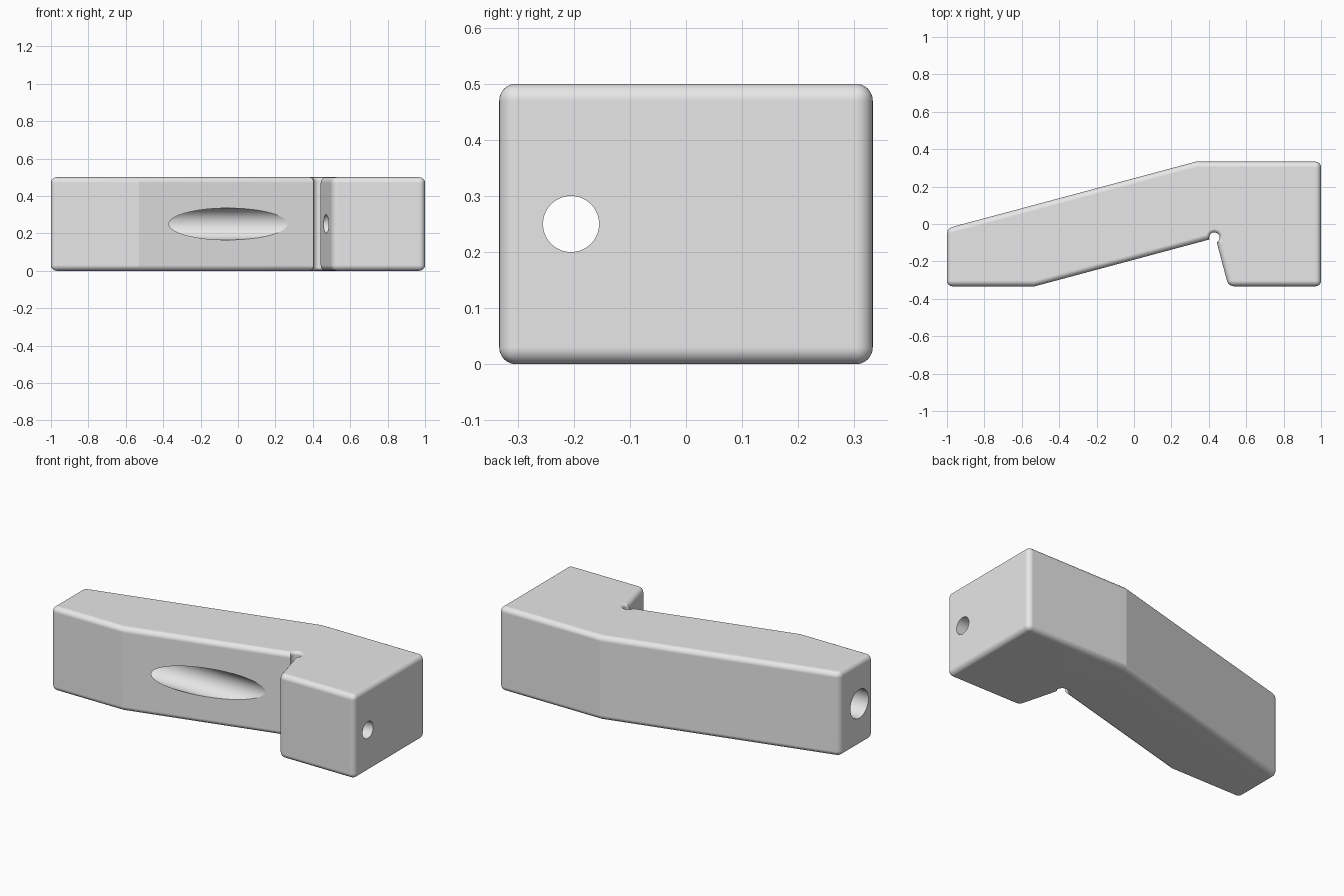
import bpy, bmesh
from math import radians, pi, cos, sin
from mathutils import Matrix, Vector

cube = bpy.data.objects.get("Cube")
if cube:
    bpy.data.objects.remove(cube, do_unlink=True)

HEIGHT, ROUND = 0.5, 0.03
AXIS_Y, AXIS_Z = -0.205, 0.25

grey = bpy.data.materials.new("plain grey")
grey.use_nodes = True
grey.diffuse_color = (0.8, 0.8, 0.8, 1)
grey.node_tree.nodes["Principled BSDF"].inputs["Base Color"].default_value = (0.8, 0.8, 0.8, 1)


def finish(bm, name):
    bmesh.ops.recalc_face_normals(bm, faces=bm.faces)
    mesh = bpy.data.meshes.new(name)
    bm.to_mesh(mesh)
    bm.free()
    mesh.materials.append(grey)
    obj = bpy.data.objects.new(name, mesh)
    bpy.context.collection.objects.link(obj)
    return obj


def bore(name, radius, x0, x1):
    """Cylinder along x on the common bore axis."""
    bm = bmesh.new()
    place = Matrix.Translation(((x0 + x1) / 2, AXIS_Y, AXIS_Z)) @ Matrix.Rotation(pi / 2, 4, "Y")
    bmesh.ops.create_cone(bm, cap_ends=True, segments=64, radius1=radius, radius2=radius,
                          depth=x1 - x0, matrix=place)
    return finish(bm, name)


def relief(name, x, y, radius, flare):
    """Upright round cutter whose ends flare out softly."""
    bm = bmesh.new()
    end = [(radius + flare * (1 - cos(a)), flare * (1 - sin(a)))
           for a in (radians(d) for d in range(90, -1, -15))]
    half = [(r, flare - h) for r, h in end]
    profile = [(r, -0.001 if i == 0 else flare - h) for i, (r, h) in enumerate(reversed(half))]
    profile = [(radius + flare, -0.1)] + [
        (radius + flare * (1 - sin(radians(d))), flare * (1 - cos(radians(d))))
        for d in range(0, 91, 15)]
    profile += [(r, HEIGHT - z) for r, z in reversed(profile)]
    rings = [[bm.verts.new((x + r * cos(i * pi / 24), y + r * sin(i * pi / 24), z))
              for i in range(48)] for r, z in profile]
    for a, b in zip(rings, rings[1:]):
        for i in range(48):
            j = (i + 1) % 48
            bm.faces.new((a[i], a[j], b[j], b[i]))
    bm.faces.new(rings[0])
    bm.faces.new(rings[-1])
    return finish(bm, name)


# Angled arm and clamping block, extruded from one plan outline
outline = [(-1, -0.333), (-0.53, -0.333), (0.436, -0.074), (0.505, -0.333),
           (1, -0.333), (1, 0.333), (0.33, 0.333), (-1, -0.023)]
bm = bmesh.new()
base = bm.faces.new([bm.verts.new((x, y, 0)) for x, y in outline])
top = bmesh.ops.extrude_face_region(bm, geom=[base])["geom"]
bmesh.ops.translate(bm, vec=(0, 0, HEIGHT), verts=[v for v in top if isinstance(v, bmesh.types.BMVert)])
bmesh.ops.recalc_face_normals(bm, faces=bm.faces)
# Round every square outer edge; the shallow bends and inner corner stay crisp
edges = [e for e in bm.edges if e.calc_face_angle_signed() > radians(40)]
bmesh.ops.bevel(bm, geom=edges, offset=ROUND, offset_type="OFFSET", segments=8,
                profile=0.5, affect="EDGES", clamp_overlap=False)
body = finish(bm, "angled_clamp_body")

# Wide bore through the arm, narrow bore through the block, corner relief
cutters = [bore("arm_bore_cutter", 0.085, -1.2, 0.4),
           bore("block_bore_cutter", 0.05, 0.38, 1.2),
           relief("corner_relief_cutter", 0.43, -0.073, 0.028, 0.02)]
for cutter in cutters:
    cutter.hide_render = True
    cut = body.modifiers.new(cutter.name, "BOOLEAN")
    cut.operation, cut.solver, cut.object = "DIFFERENCE", "EXACT", cutter

bpy.context.view_layer.update()
result = bpy.data.meshes.new_from_object(body.evaluated_get(bpy.context.evaluated_depsgraph_get()))
body.modifiers.clear()
body.data = result
result.materials.clear()
result.materials.append(grey)
for polygon in result.polygons:
    polygon.material_index = 0
for cutter in cutters:
    bpy.data.objects.remove(cutter, do_unlink=True)

# Smooth roundings with crisp bends and bore rims
bpy.ops.object.select_all(action="DESELECT")
body.select_set(True)
bpy.context.view_layer.objects.active = body
bpy.ops.object.shade_smooth_by_angle(angle=radians(14))
weighted = body.modifiers.new("even_shading", "WEIGHTED_NORMAL")
weighted.keep_sharp = True
